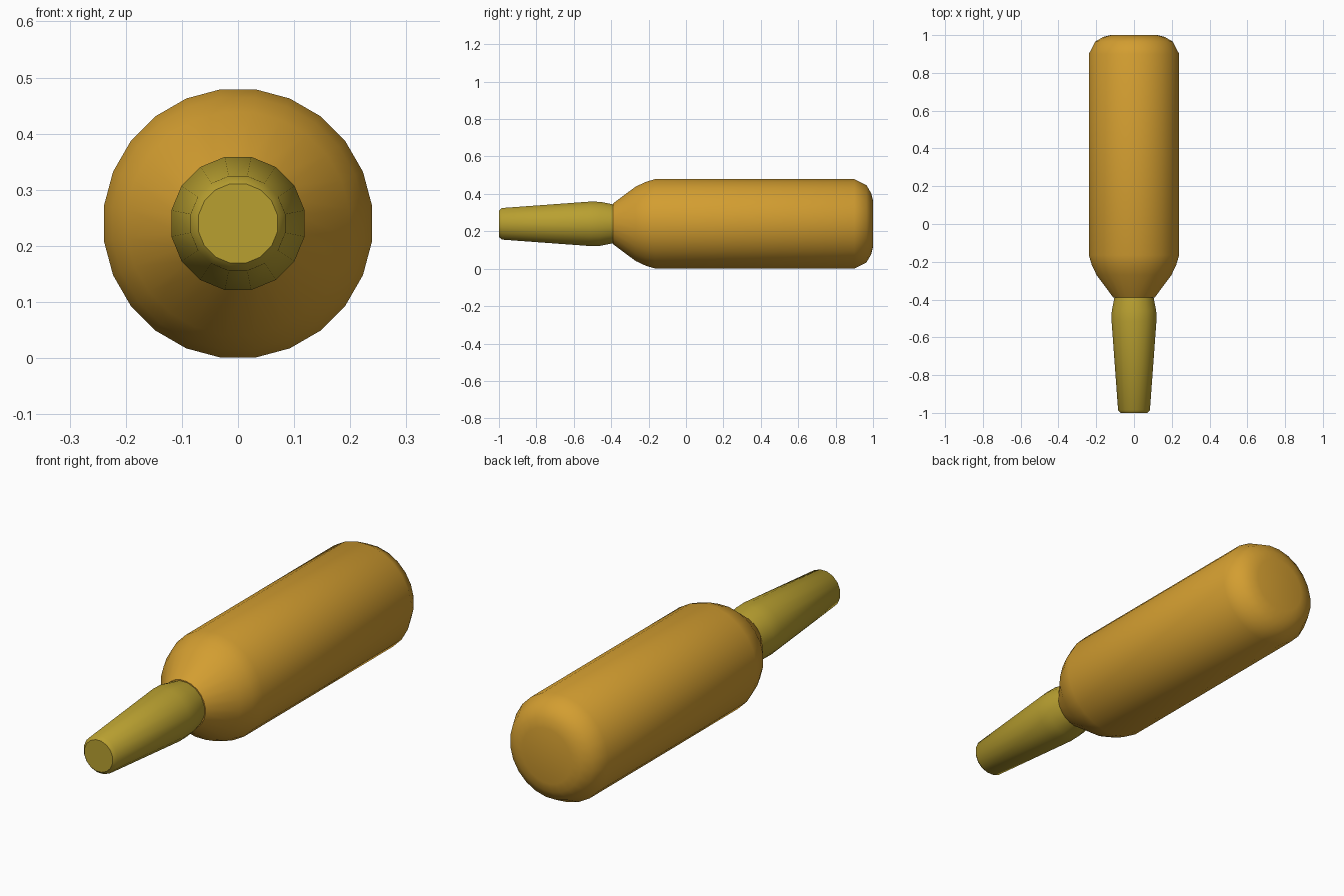
import bpy, bmesh, math

cube = bpy.data.objects.get("Cube")
if cube:
    bpy.data.objects.remove(cube, do_unlink=True)

AXIS_Z = 0.24  # height of the shared long axis


def make_material(name, rgb):
    mat = bpy.data.materials.new(name)
    mat.use_nodes = True
    mat.diffuse_color = (*rgb, 1)
    mat.node_tree.nodes["Principled BSDF"].inputs["Base Color"].default_value = (*rgb, 1)
    return mat


def lathe(name, profile, sides, mat):
    """Capped solid of revolution about the y axis from (y, radius) pairs."""
    bm = bmesh.new()
    rings = []
    for y, r in profile:
        ring = []
        for i in range(sides):
            a = 2 * math.pi * (i + 0.5) / sides
            ring.append(bm.verts.new((r * math.sin(a), y, AXIS_Z + r * math.cos(a))))
        rings.append(ring)
    for a, b in zip(rings, rings[1:]):
        for i in range(sides):
            j = (i + 1) % sides
            bm.faces.new((a[i], a[j], b[j], b[i]))
    bm.faces.new(rings[0])
    bm.faces.new(rings[-1])
    bmesh.ops.recalc_face_normals(bm, faces=bm.faces)
    mesh = bpy.data.meshes.new(name)
    bm.to_mesh(mesh)
    bm.free()
    mesh.materials.append(mat)
    obj = bpy.data.objects.new(name, mesh)
    bpy.context.collection.objects.link(obj)
    bpy.ops.object.select_all(action='DESELECT')
    obj.select_set(True)
    bpy.context.view_layer.objects.active = obj
    bpy.ops.object.shade_smooth_by_angle(angle=math.radians(42))
    return obj


amber = make_material("amber", (0.65, 0.34, 0.03))
olive_gold = make_material("olive gold", (0.485, 0.352, 0.03))

# Main cylinder: sloped shoulder at the front, rounded rim at the back
lathe("body", [(-0.39, 0.11), (-0.27, 0.2), (-0.215, 0.226), (-0.165, 0.241),
               (0.9, 0.241), (0.965, 0.208), (0.99, 0.165), (1.0, 0.125)], 24, amber)

# Tapered nozzle, its rear end sunk into the shoulder
lathe("nozzle", [(-1.0, 0.072), (-0.985, 0.086), (-0.515, 0.121), (-0.46, 0.12),
                 (-0.385, 0.105), (-0.36, 0.1)], 16, olive_gold)
